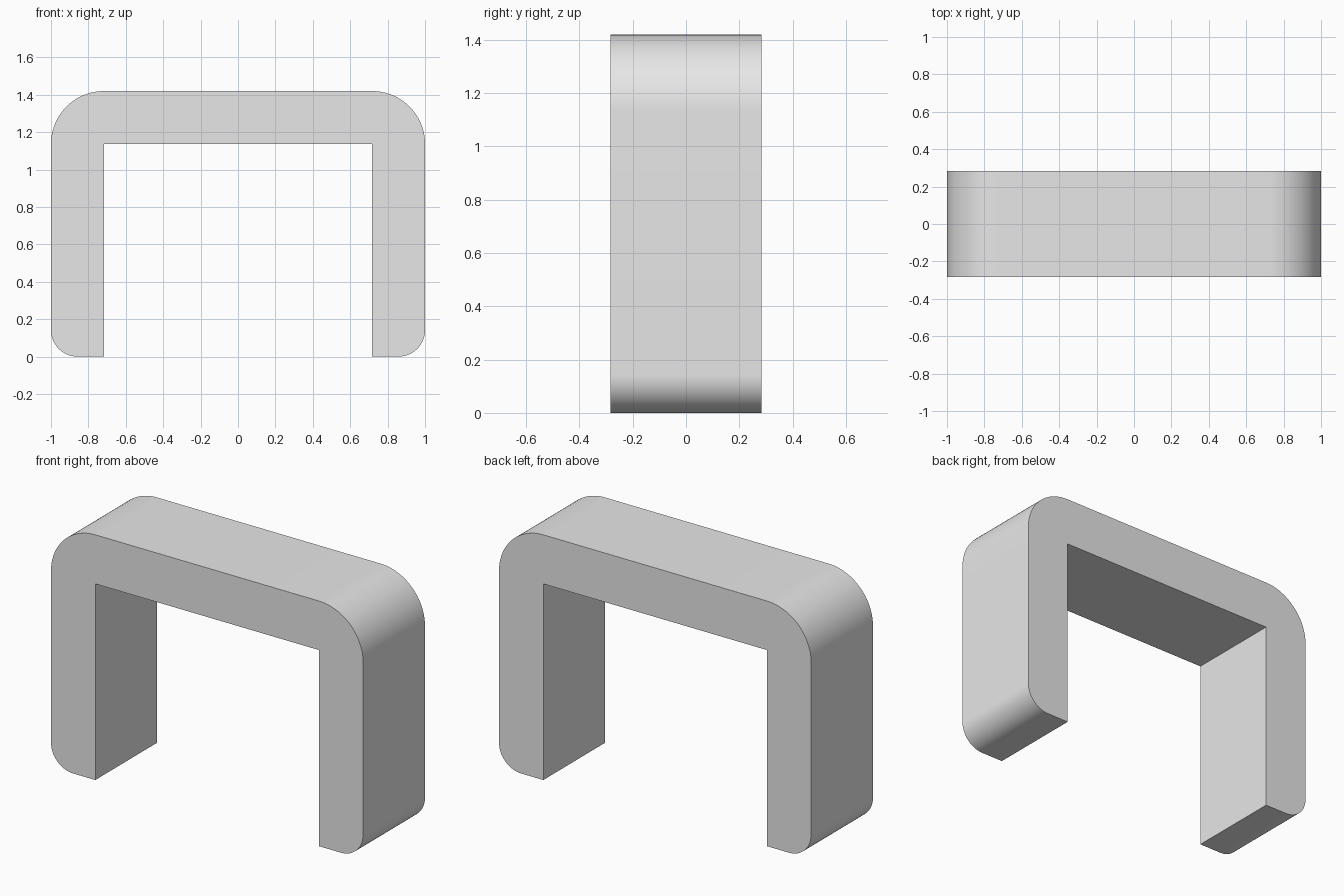
import bpy
import bmesh
from math import cos, sin, pi, radians

HALF_WIDTH, HEIGHT, HALF_DEPTH = 1.0, 1.42, 0.283
THICKNESS = 0.284
TOP_RADIUS, FOOT_RADIUS = 0.284, 0.142
SEGMENTS = 24

cube = bpy.data.objects.get("Cube")
if cube:
    bpy.data.objects.remove(cube, do_unlink=True)

grey = bpy.data.materials.new("light grey")
grey.use_nodes = True
grey.diffuse_color = (0.8, 0.8, 0.8, 1)
grey.node_tree.nodes["Principled BSDF"].inputs["Base Color"].default_value = grey.diffuse_color


def arc(cx, cz, radius, start):
    """Quarter circle, counter-clockwise from the start angle."""
    angles = [start + pi / 2 * i / SEGMENTS for i in range(SEGMENTS + 1)]
    return [(cx + radius * cos(a), cz + radius * sin(a)) for a in angles]


# Right-hand half of the outline: inner corner, foot, rounded heel, rounded shoulder
inner_x = HALF_WIDTH - THICKNESS
half = [(inner_x, HEIGHT - THICKNESS), (inner_x, 0)]
half += arc(HALF_WIDTH - FOOT_RADIUS, FOOT_RADIUS, FOOT_RADIUS, -pi / 2)
half += arc(HALF_WIDTH - TOP_RADIUS, HEIGHT - TOP_RADIUS, TOP_RADIUS, 0)
outline = half + [(-x, z) for x, z in reversed(half)]

# Extrude the arch outline from front to back
bm = bmesh.new()
front = bm.faces.new([bm.verts.new((x, -HALF_DEPTH, z)) for x, z in outline])
result = bmesh.ops.extrude_face_region(bm, geom=[front], use_keep_orig=True)
back = [v for v in result["geom"] if isinstance(v, bmesh.types.BMVert)]
bmesh.ops.translate(bm, verts=back, vec=(0, 2 * HALF_DEPTH, 0))
bmesh.ops.recalc_face_normals(bm, faces=bm.faces)

mesh = bpy.data.meshes.new("arch_bracket")
bm.to_mesh(mesh)
bm.free()
mesh.materials.append(grey)
bracket = bpy.data.objects.new("arch_bracket", mesh)
bpy.context.collection.objects.link(bracket)

# Smooth the rounded corners, keep the other edges sharp
bpy.ops.object.select_all(action="DESELECT")
bracket.select_set(True)
bpy.context.view_layer.objects.active = bracket
bpy.ops.object.shade_smooth_by_angle(angle=radians(30))
